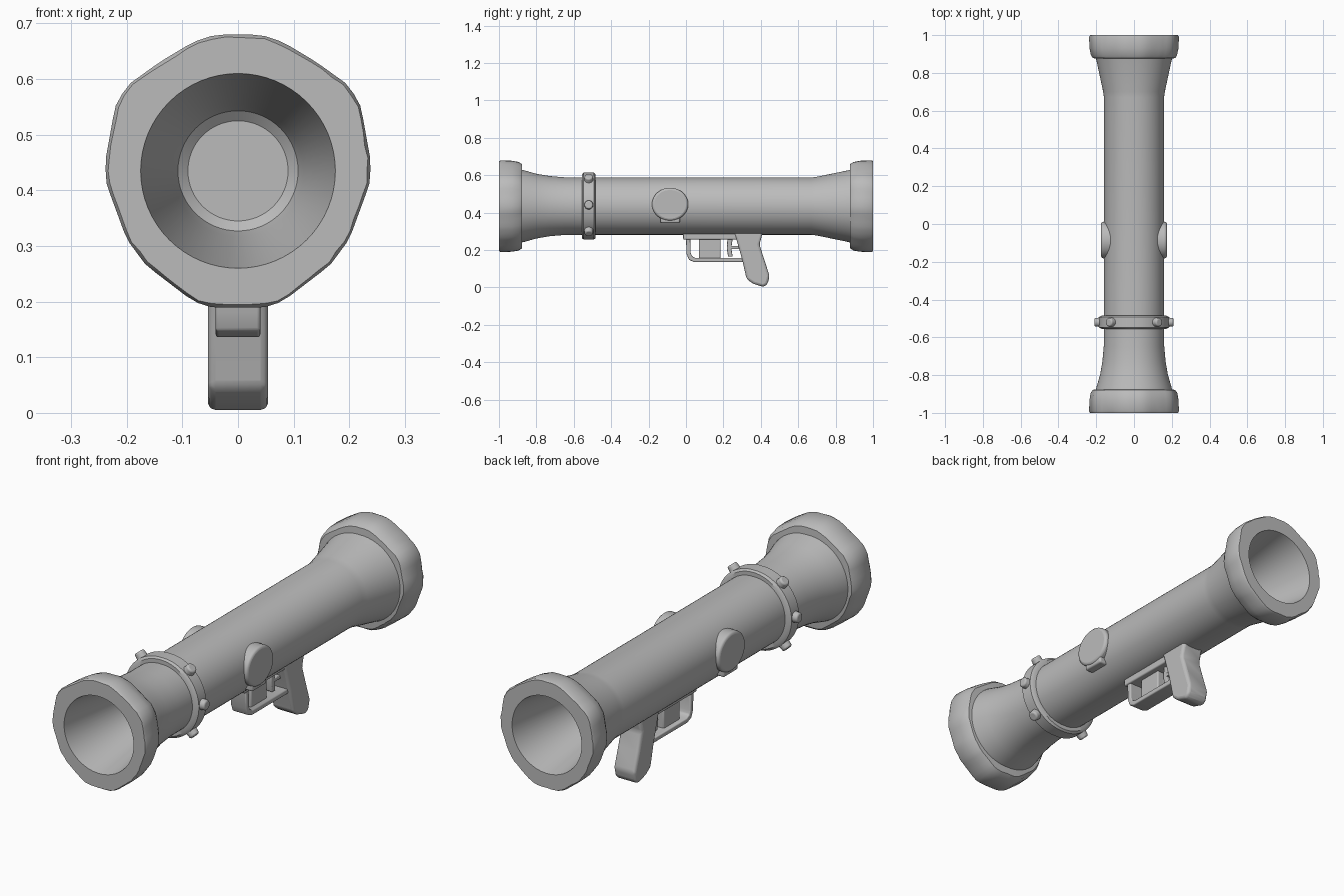
import bpy, bmesh, math, random
from mathutils import Vector, Matrix

random.seed(4)
if "Cube" in bpy.data.objects:
    bpy.data.objects.remove(bpy.data.objects["Cube"])

AXIS = 0.435   # height of the tube axis
SEG = 64

grey = bpy.data.materials.new("plain_grey")
grey.use_nodes = True
grey.diffuse_color = (0.5, 0.5, 0.5, 1)
grey.node_tree.nodes["Principled BSDF"].inputs["Base Color"].default_value = (0.5, 0.5, 0.5, 1)


def finish(name, bm, bevel=0, angle=35, segments=3):
    bmesh.ops.recalc_face_normals(bm, faces=bm.faces)
    mesh = bpy.data.meshes.new(name)
    bm.to_mesh(mesh)
    bm.free()
    ob = bpy.data.objects.new(name, mesh)
    bpy.context.collection.objects.link(ob)
    mesh.materials.append(grey)
    if bevel:
        mod = ob.modifiers.new("Bevel", "BEVEL")
        mod.width, mod.segments = bevel, segments
        mod.limit_method, mod.angle_limit = "ANGLE", math.radians(30)
    bpy.ops.object.select_all(action="DESELECT")
    ob.select_set(True)
    bpy.context.view_layer.objects.active = ob
    bpy.ops.object.shade_smooth_by_angle(angle=math.radians(angle))
    return ob


def loft(name, rings, cap_end=False, closed=False, angle=35):
    """Rings of (y, radius function of the angle) joined along the axis."""
    bm = bmesh.new()
    loops = []
    for y, radius in rings:
        loop = []
        for i in range(SEG):
            a = math.tau * i / SEG
            r = radius(a)
            loop.append(bm.verts.new((r * math.sin(a), y, AXIS + r * math.cos(a))))
        loops.append(loop)
    pairs = list(zip(loops, loops[1:])) + ([(loops[-1], loops[0])] if closed else [])
    for p, q in pairs:
        for i in range(SEG):
            j = (i + 1) % SEG
            bm.faces.new((p[i], p[j], q[j], q[i]))
    if cap_end:
        bm.faces.new(loops[-1])
    return finish(name, bm, angle=angle)


def prism(name, points, x0, x1, bevel=0.008, angle=35):
    """Side outline of (y, z) points extruded across x."""
    bm = bmesh.new()
    face = bm.faces.new([bm.verts.new((x0, y, z)) for y, z in points])
    out = bmesh.ops.extrude_face_region(bm, geom=[face])
    moved = [v for v in out["geom"] if isinstance(v, bmesh.types.BMVert)]
    bmesh.ops.translate(bm, verts=moved, vec=(x1 - x0, 0, 0))
    return finish(name, bm, bevel, angle)


def box(name, half_width, y0, y1, z0, z1, bevel=0.006):
    return prism(name, [(y0, z0), (y1, z0), (y1, z1), (y0, z1)], -half_width, half_width, bevel)


def circle(r):
    return lambda a: r


def oval(r):
    return lambda a: r * (1 + 0.04 * abs(math.sin(a)))


# Uneven rim outline, right half from top to bottom, then mirrored
half = [(0.04, 0.68), (0.08, 0.667), (0.14, 0.631), (0.2, 0.588), (0.221, 0.55), (0.239, 0.45),
        (0.236, 0.41), (0.2, 0.312), (0.165, 0.265), (0.08, 0.2), (0.045, 0.189)]
outline = [Vector((x, z - AXIS)) for x, z in half]
outline += [Vector((-p.x, p.y)) for p in reversed(outline)]


def rim_radius(a):
    d = Vector((math.sin(a), math.cos(a)))
    for p, q in zip(outline, outline[1:] + outline[:1]):
        e = q - p
        det = d.cross(e)
        if abs(det) > 1e-9:
            t, u = p.cross(e) / det, p.cross(d) / det
            if t > 0 and -1e-6 <= u <= 1 + 1e-6:
                return t
    return 0.24


def rim(scale, wear=0.0):
    return lambda a: rim_radius(a) * (scale - wear * random.random())


# Main tube with flared ends
loft("main_tube", [(-0.9, oval(0.198)), (-0.86, oval(0.19)), (-0.8, oval(0.173)), (-0.73, oval(0.161)),
                   (-0.65, oval(0.154)), (-0.55, oval(0.153)), (0.67, oval(0.153)), (0.7, oval(0.157)),
                   (0.86, oval(0.19)), (0.9, oval(0.2))])

# End rims, each with a tapering bore
for name, s in (("front_rim", -1), ("rear_rim", 1)):
    loft(name, [(s * 0.875, circle(0.185)), (s * 0.878, rim(0.92, 0.01)), (s * 0.895, rim(0.965, 0.008)),
                (s * 0.93, rim(0.99)), (s * 0.99, rim(1.0)), (s, rim(0.985, 0.012)),
                (s, circle(0.175)), (s * 0.985, circle(0.172)), (s * 0.66, circle(0.118)),
                (s * 0.62, circle(0.108)), (s * 0.605, circle(0.09))], cap_end=True)

# Collar and its studs
loft("collar", [(-0.555, circle(0.145)), (-0.555, circle(0.172)), (-0.547, oval(0.179)),
                (-0.493, oval(0.179)), (-0.485, circle(0.172)), (-0.485, circle(0.145))], closed=True)
for side in (-1, 1):
    for n, deg in enumerate((40, 88, 135)):
        a = math.radians(deg) * side
        out = Vector((math.sin(a), 0, math.cos(a)))
        bm = bmesh.new()
        spot = Matrix.Translation(out * 0.187 + Vector((0, -0.52, AXIS)))
        bmesh.ops.create_cone(bm, cap_ends=True, segments=20, radius1=0.026, radius2=0.022, depth=0.044,
                              matrix=spot @ out.to_track_quat("Z", "Y").to_matrix().to_4x4())
        finish(f"{'left' if side > 0 else 'right'}_stud_{n + 1}", bm, bevel=0.007)

# Round side plates with a tab below
for name, s in (("left", 1), ("right", -1)):
    ring = [(-0.085 + 0.097 * math.cos(t * math.tau / 40), 0.445 + 0.088 * math.sin(t * math.tau / 40))
            for t in range(40)]
    prism(name + "_side_plate", ring, s * 0.1, s * 0.174, 0.012)
    prism(name + "_side_tab", [(-0.137, 0.345), (-0.033, 0.345), (-0.033, 0.4), (-0.137, 0.4)],
          s * 0.09, s * 0.168, 0.008)

# Pistol grip
prism("grip", [(0.255, 0.3), (0.268, 0.262), (0.3, 0.15), (0.324, 0.045), (0.36, 0.02), (0.414, 0.003),
               (0.436, 0.018), (0.447, 0.062), (0.418, 0.15), (0.393, 0.23), (0.412, 0.3)],
      -0.054, 0.054, 0.014)

# Trigger housing, guard and trigger
box("trigger_mount", 0.045, -0.015, 0.28, 0.257, 0.3)
prism("trigger_guard", [(0.0, 0.265), (0.003, 0.18), (0.016, 0.148), (0.045, 0.136), (0.31, 0.136),
                        (0.31, 0.158), (0.05, 0.158), (0.032, 0.167), (0.025, 0.185), (0.023, 0.265)],
      -0.04, 0.04, 0.005)
box("trigger_block", 0.018, 0.07, 0.185, 0.15, 0.265)
prism("trigger", [(0.222, 0.265), (0.25, 0.265), (0.242, 0.21), (0.25, 0.165), (0.225, 0.165), (0.218, 0.21)],
      -0.015, 0.015, 0.004)
box("trigger_link", 0.015, 0.23, 0.3, 0.205, 0.222, 0.003)
